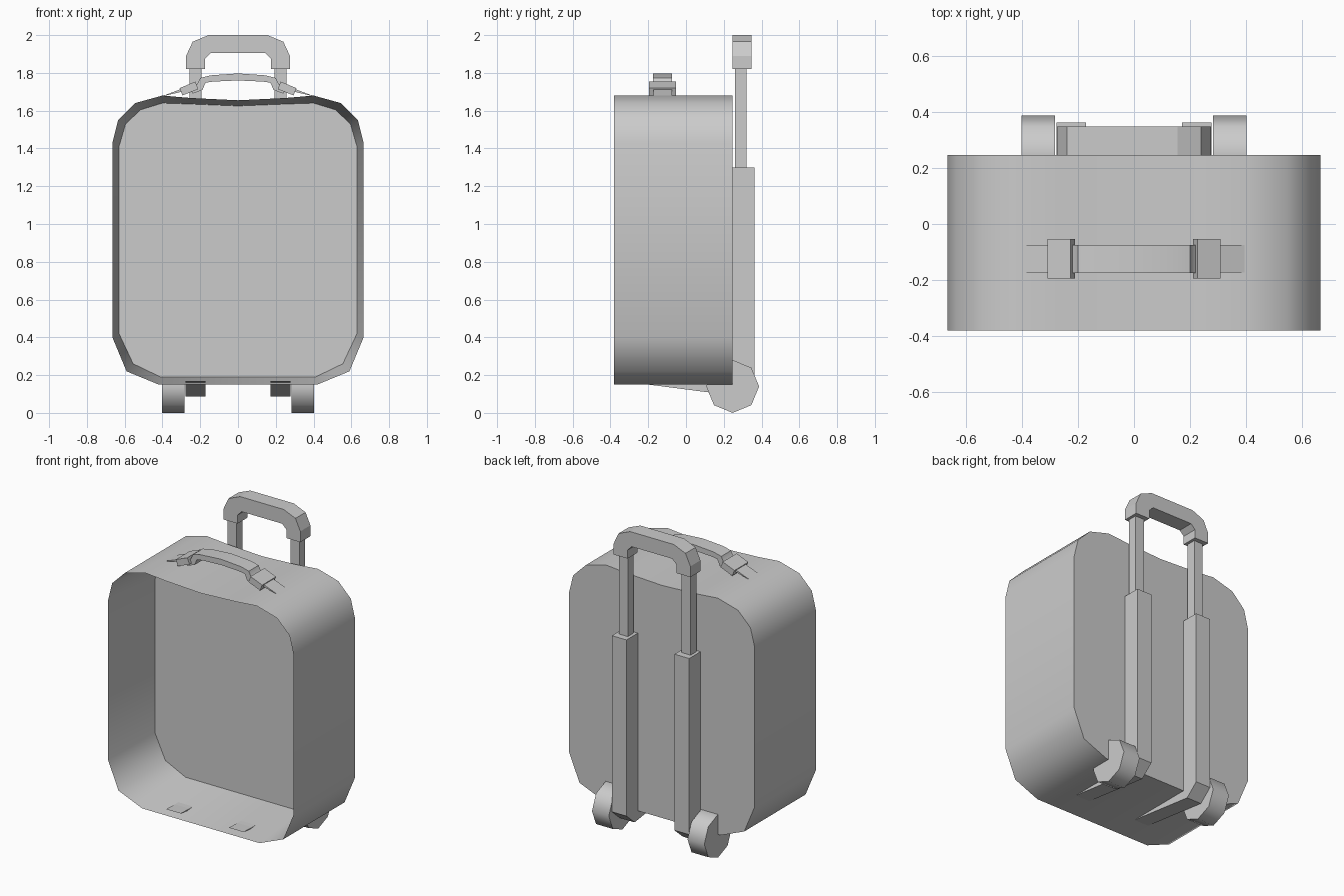
import bpy, bmesh, math
from mathutils import Vector

if "Cube" in bpy.data.objects:
    bpy.data.objects.remove(bpy.data.objects["Cube"])


def finish(name, bm, mirror=False, smooth=None):
    bmesh.ops.recalc_face_normals(bm, faces=bm.faces)
    me = bpy.data.meshes.new(name)
    bm.to_mesh(me)
    bm.free()
    ob = bpy.data.objects.new(name, me)
    bpy.context.collection.objects.link(ob)
    if mirror:
        ob.modifiers.new("Mirror", 'MIRROR').use_axis[0] = True
    if smooth:
        bpy.ops.object.select_all(action='DESELECT')
        ob.select_set(True)
        bpy.context.view_layer.objects.active = ob
        bpy.ops.object.shade_smooth_by_angle(angle=math.radians(smooth))
    return ob


def prism(name, profile, axis, a, b, **kw):
    """Extrude a closed profile from a to b: (y,z) along X or (x,z) along Y."""
    place = (lambda u, v, t: (t, u, v)) if axis == 'X' else (lambda u, v, t: (u, t, v))
    bm = bmesh.new()
    f = bm.faces.new([bm.verts.new(place(u, v, a)) for u, v in profile])
    r = bmesh.ops.extrude_face_region(bm, geom=[f])
    bmesh.ops.translate(bm, vec=Vector(place(0, 0, b - a)),
                        verts=[g for g in r['geom'] if isinstance(g, bmesh.types.BMVert)])
    return finish(name, bm, **kw)


def rect(u0, u1, v0, v1):
    return [(u0, v0), (u1, v0), (u1, v1), (u0, v1)]


def sym(half):
    """Close a half profile by reflecting it across x = 0."""
    return half + [(-x, z) for x, z in reversed(half) if x > 0]


# Open-fronted case: straight outer shell, tapered lining with its own back panel
outer = sym([(.42, .15), (.59, .22), (.665, .40), (.665, 1.43), (.635, 1.55),
             (.545, 1.64), (.40, 1.68), (.25, 1.667), (0, 1.655)])
inner = sym([(.41, .19), (.555, .26), (.63, .42), (.63, 1.41), (.595, 1.53),
             (.515, 1.605), (.40, 1.64), (.25, 1.635), (0, 1.625)])
bm = bmesh.new()
back, front, lining = [[bm.verts.new((x, y, z)) for x, z in loop]
                       for loop, y in ((outer, .247), (outer, -.38), (inner, .05))]
n = len(outer)
for p, q in ((back, front), (front, lining)):
    for i in range(n):
        j = (i + 1) % n
        bm.faces.new((p[i], p[j], q[j], q[i]))
bm.faces.new(back)
bm.faces.new(lining)
finish("case", bm, smooth=55)

# Rear channels that bend under the case as tapered skids
prism("rear_channel", [(.245, 1.30), (.363, 1.30), (.363, .16), (.28, .088),
                       (-.34, .168), (-.25, .165), (.245, .17)],
      'X', .172, .277, mirror=True)

# Telescopic rods and pull grip
prism("pull_rod", rect(.193, .257, 1.25, 1.84), 'Y', .26, .32, mirror=True)
prism("pull_grip", [(.275, 1.82), (.275, 1.89), (.24, 1.965), (.156, 2.0),
                    (-.156, 2.0), (-.24, 1.965), (-.275, 1.89), (-.275, 1.82),
                    (-.175, 1.82), (-.175, 1.875), (-.145, 1.905),
                    (.145, 1.905), (.175, 1.875), (.175, 1.82)], 'Y', .245, .348)

# Eight-sided wheels
wheel = [(.247 + .14 * math.cos(k * math.pi / 4), .14 + .14 * math.sin(k * math.pi / 4))
         for k in range(8)]
prism("wheel", wheel, 'X', .282, .402, mirror=True, smooth=50)

# Carry handle: arched grip
top = [(.255, 1.715), (.215, 1.742), (.20, 1.773), (.145, 1.787), (0, 1.797)]
under = [(.24, 1.69), (.188, 1.71), (.172, 1.748), (.13, 1.754), (0, 1.760)]
mir = lambda pts: [(-x, z) for x, z in pts]
prism("carry_grip", top + mir(top[:-1])[::-1] + mir(under[:-1]) + under[::-1],
      'Y', -.175, -.075, smooth=35)

# Straps and tilted buckles at each end of the carry handle
prism("carry_strap", [(.415, 1.672), (.30, 1.715), (.23, 1.73), (.23, 1.72), (.30, 1.70)],
      'Y', -.173, -.075, mirror=True)
c, s = math.cos(math.radians(-22)), math.sin(math.radians(-22))
buckle = [(.26 + u * c - v * s, 1.717 + u * s + v * c) for u, v in rect(-.045, .045, -.021, .021)]
prism("buckle", buckle, 'Y', -.195, -.053, mirror=True)
